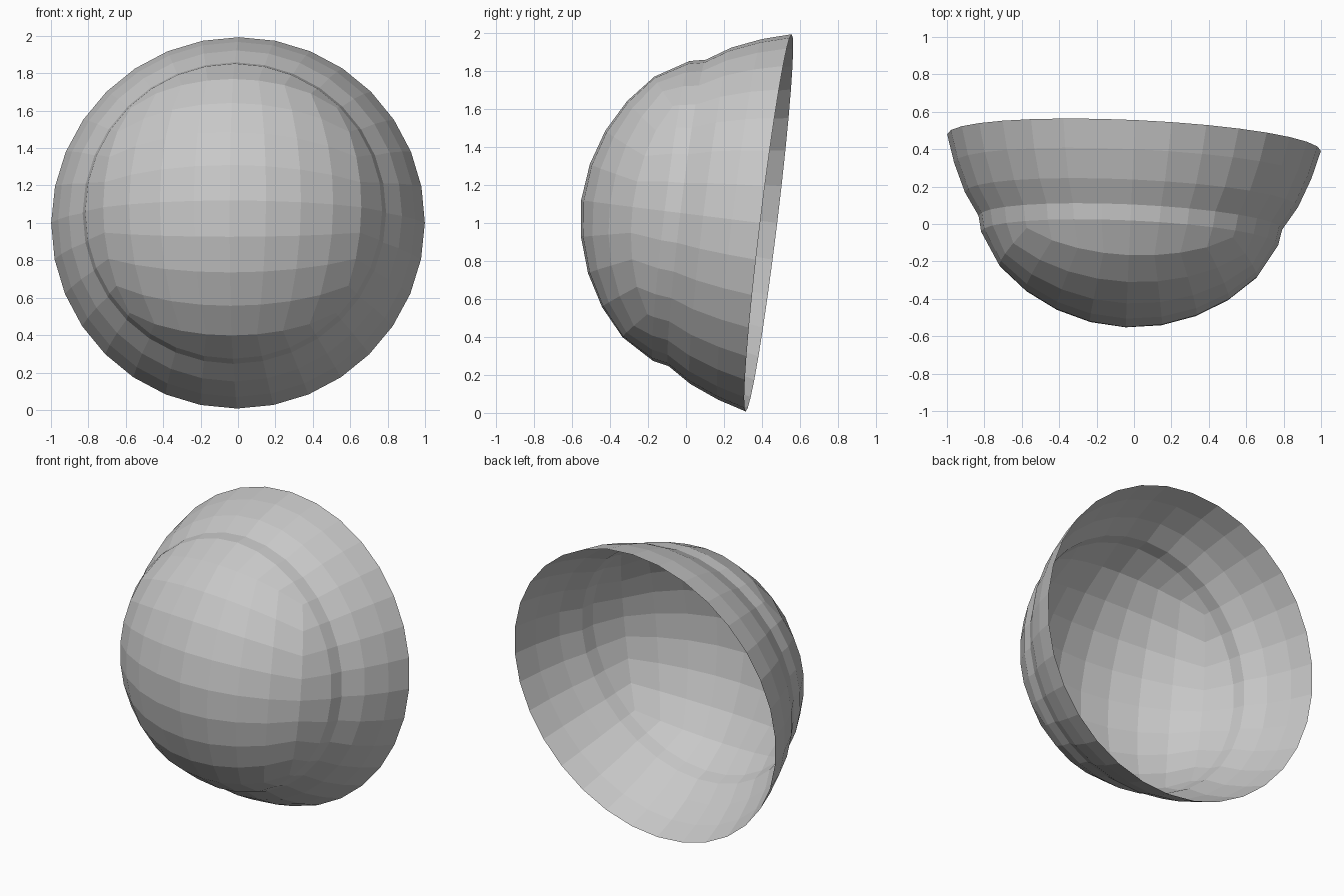
import bpy, bmesh, math
from mathutils import Vector, Matrix

cube = bpy.data.objects.get("Cube")
if cube:
    bpy.data.objects.remove(cube)

# Distance from the rim centre by latitude above the rim (the dip is the groove)
PROFILE = [(0, 1.0), (9, .968), (19, .943), (28, .92), (33, .948),
           (40, .972), (48, .98), (68, .988), (90, .995)]
N = 8  # grid cells along each side of the crown patch


def radius(lat):
    for (a, ra), (b, rb) in zip(PROFILE, PROFILE[1:]):
        if lat <= b:
            return ra + (rb - ra) * (lat - a) / (b - a)
    return PROFILE[-1][1]


def shell_point(lat, azimuth):
    r, t = radius(lat), math.radians(lat)
    return Vector((r * math.cos(t) * math.cos(azimuth), -r * math.sin(t),
                   r * math.cos(t) * math.sin(azimuth)))


bm = bmesh.new()

# Crown: a square grid rounded onto the dome
grid = {}
for i in range(N + 1):
    for j in range(N + 1):
        x, z = (math.tan(math.pi / 2 * (k / N - .5)) for k in (i, j))
        lat = math.degrees(math.atan2(1, math.hypot(x, z)))
        grid[i, j] = bm.verts.new(shell_point(lat, math.atan2(z, x)))
for i in range(N):
    for j in range(N):
        bm.faces.new([grid[i, j], grid[i + 1, j], grid[i + 1, j + 1], grid[i, j + 1]])

# Groove and flared brim: rings that continue the edge of the crown
loop = ([grid[i, 0] for i in range(N)] + [grid[N, j] for j in range(N)]
        + [grid[N - i, N] for i in range(N)] + [grid[0, N - j] for j in range(N)])
angles = [math.atan2(v.co.z, v.co.x) for v in loop]
for lat in (33, 28, 19, 9, 0):
    ring = [bm.verts.new(shell_point(lat, a)) for a in angles]
    for k in range(len(loop)):
        m = (k + 1) % len(loop)
        bm.faces.new([loop[m], loop[k], ring[k], ring[m]])
    loop = ring
bmesh.ops.recalc_face_normals(bm, faces=bm.faces)
if sum(f.normal.dot(f.calc_center_median()) for f in bm.faces) < 0:
    bmesh.ops.reverse_faces(bm, faces=bm.faces)

# Tip the opening slightly down and to one side
back = Vector((.045, 1, -.122)).normalized()
up = (Vector((0, 0, 1)) - back * back.z).normalized()
side = back.cross(up)
bm.transform(Matrix.Translation((0, .435, 1)) @ Matrix((side, back, up)).transposed().to_4x4())

mesh = bpy.data.meshes.new("domed_shell")
bm.to_mesh(mesh)
bm.free()
shell = bpy.data.objects.new("domed_shell", mesh)
bpy.context.collection.objects.link(shell)

# Plain grey
grey = bpy.data.materials.new("light_grey")
grey.use_nodes = True
colour = (.58, .58, .58, 1)
grey.diffuse_color = colour
grey.node_tree.nodes["Principled BSDF"].inputs["Base Color"].default_value = colour
mesh.materials.append(grey)
